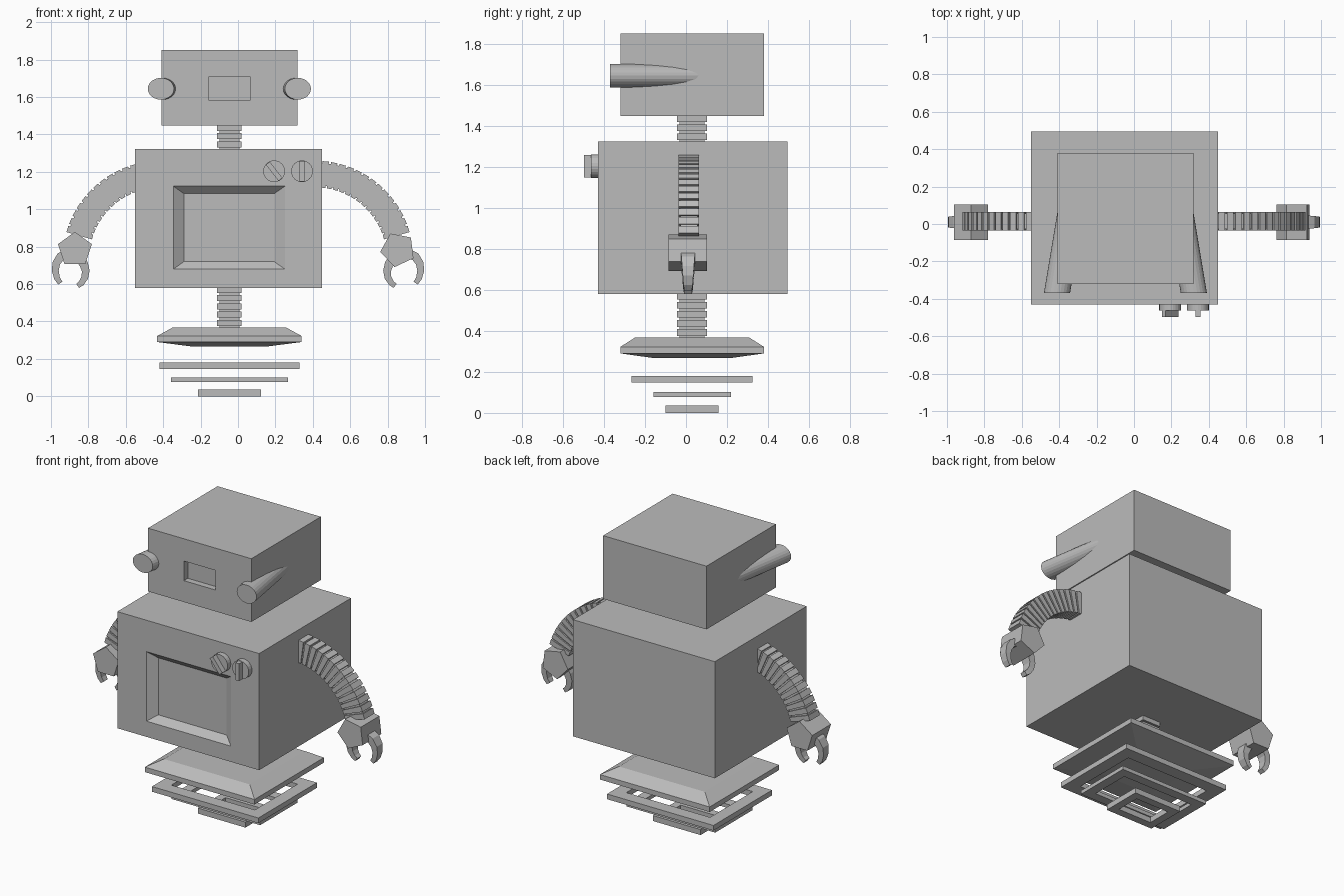
import bpy, bmesh
from math import sin, cos, pi, radians
from mathutils import Vector

if "Cube" in bpy.data.objects:
    bpy.data.objects.remove(bpy.data.objects["Cube"])

grey = bpy.data.materials.new("plain grey")
grey.use_nodes = True
grey.diffuse_color = (0.5, 0.5, 0.5, 1)
grey.node_tree.nodes["Principled BSDF"].inputs["Base Color"].default_value = (0.5, 0.5, 0.5, 1)

CX, CY = -0.046, 0.03      # axis of the body
ARM_Y = 0.014


def loft(name, rings, closed=False):
    """Skin a series of equal-length rings; cap the ends unless closed."""
    bm = bmesh.new()
    loops = [[bm.verts.new(p) for p in ring] for ring in rings]
    pairs = list(zip(loops, loops[1:]))
    if closed:
        pairs.append((loops[-1], loops[0]))
    else:
        bm.faces.new(loops[0])
        bm.faces.new(loops[-1])
    for a, b in pairs:
        for i in range(len(a)):
            j = (i + 1) % len(a)
            bm.faces.new((a[i], a[j], b[j], b[i]))
    bmesh.ops.recalc_face_normals(bm, faces=bm.faces)
    mesh = bpy.data.meshes.new(name)
    bm.to_mesh(mesh)
    bm.free()
    mesh.materials.append(grey)
    obj = bpy.data.objects.new(name, mesh)
    bpy.context.collection.objects.link(obj)
    return obj


def flat_rect(w, d, z):
    """Horizontal rectangle around the body axis."""
    return [(CX + sx * w / 2, CY + sy * d / 2, z)
            for sx, sy in ((-1, -1), (1, -1), (1, 1), (-1, 1))]


def front_rect(x0, x1, z0, z1, y):
    return [(x0, y, z0), (x1, y, z0), (x1, y, z1), (x0, y, z1)]


def ellipse(x, y, z, rx, rz, n=24):
    return [(x + rx * cos(2 * pi * i / n), y, z + rz * sin(2 * pi * i / n)) for i in range(n)]


def panel_box(name, outline, y0, y1, opening, floor, depth):
    """Box whose front face carries a sunken panel."""
    loft(name, [front_rect(*outline, y1), front_rect(*outline, y0),
                front_rect(*opening, y0), front_rect(*floor, y0 + depth)])


def ribbed_neck(name, z0, z1, ribs):
    pitch = (z1 - z0) / ribs
    rings = []
    for i in range(ribs):
        z = z0 + i * pitch
        for size, t in ((0.106, 0), (0.106, 0.25), (0.13, 0.25), (0.13, 1)):
            rings.append(flat_rect(size, size + 0.016, z + t * pitch))
    loft(name, rings)


# Head and torso with their sunken panels
panel_box("head", (-0.41, 0.318, 1.447, 1.85), -0.32, 0.38,
          (-0.158, 0.066, 1.583, 1.708), (-0.158, 0.066, 1.583, 1.708), 0.04)
panel_box("torso", (-0.55, 0.45, 0.58, 1.323), -0.43, 0.495,
          (-0.345, 0.251, 0.68, 1.123), (-0.289, 0.193, 0.72, 1.083), 0.04)

# Necks above and below the torso
ribbed_neck("upper_neck", 1.32, 1.45, 3)
ribbed_neck("lower_neck", 0.365, 0.585, 5)

# Eyes: long tubes leaning into the sides of the head
for side, label in ((1, "left"), (-1, "right")):
    loft(label + "_eye", [ellipse(CX + side * dx, y, 1.644, 0.07, 0.058)
                          for dx, y in ((0.366, -0.37), (0.286, 0.11))])

# Dials with raised grips
for label, x, turn in (("inner", 0.193, -52), ("outer", 0.342, 90)):
    loft(label + "_dial", [ellipse(x, y, 1.203, 0.058, 0.058) for y in (-0.42, -0.463)])
    along = Vector((cos(radians(turn)), 0, sin(radians(turn)))) * 0.055
    across = Vector((-along.z, 0, along.x)) * 0.24
    centre = Vector((x, 0, 1.203))
    loft(label + "_dial_grip", [[centre + Vector((0, y, 0)) + a * along + b * across
                                 for a, b in ((-1, -1), (1, -1), (1, 1), (-1, 1))]
                                for y in (-0.45, -0.497)])

# Bevelled base plate
loft("base_plate", [flat_rect(0.417, 0.37, 0.267), flat_rect(0.773, 0.70, 0.29),
                    flat_rect(0.773, 0.70, 0.322), flat_rect(0.605, 0.555, 0.368)])

# Floating frames that shrink towards the ground
for label, w, d, z0, z1, rim in (("upper", 0.75, 0.59, 0.147, 0.18, 0.08),
                                 ("middle", 0.626, 0.377, 0.077, 0.101, 0.06),
                                 ("lower", 0.336, 0.258, 0, 0.035, 0.05)):
    iw, idp = w - 2 * rim, d - 2 * rim
    loft(label + "_frame", [flat_rect(w, d, z0), flat_rect(w, d, z1),
                            flat_rect(iw, idp, z1), flat_rect(iw, idp, z0)], closed=True)


def arm_section(side, angle, half, half_y):
    """Rectangle across the arm arc at one angle."""
    return [(side * (0.412 + r * cos(angle)), ARM_Y + y, 0.733 + r * sin(angle))
            for r, y in ((0.455 - half, -half_y), (0.455 + half, -half_y),
                         (0.455 + half, half_y), (0.455 - half, half_y))]


def claw(name, side, path):
    """Tapering hook; each point is x, z, with thickness falling to the tip."""
    pts = [Vector((side * x, 0, z)) for x, z in path]
    rings = []
    for i, p in enumerate(pts):
        t = i / (len(pts) - 1)
        run = (pts[min(i + 1, len(pts) - 1)] - pts[max(i - 1, 0)]).normalized()
        n = Vector((-run.z, 0, run.x)) * (0.026 - 0.013 * t)
        y = Vector((0, 0.036 - 0.017 * t, 0))
        c = p + Vector((0, ARM_Y - 0.004, 0))
        rings.append([c - n - y, c + n - y, c + n + y, c - n + y])
    loft(name, rings)


# Arms, hands and claws
RIBS = 15
START, END = radians(92), radians(16)
for side, label, hand_x, turn in ((1, "left", 0.855, 115), (-1, "right", 0.872, 90)):
    rings = []
    step = (END - START) / RIBS
    for i in range(RIBS):
        for grow, t in ((0, 0), (0, 0.25), (1, 0.25), (1, 1)):
            rings.append(arm_section(side, START + (i + t) * step,
                                     0.06 + 0.011 * grow, 0.042 + 0.008 * grow))
    loft(label + "_arm", rings)

    # five-sided hand
    angles = [radians(turn + 72 * k) for k in range(5)]
    loft(label + "_hand", [[(side * hand_x + 0.095 * cos(a), y, 0.784 + 0.095 * sin(a))
                            for a in angles] for y in (-0.085, 0.103)])

    shift = hand_x - 0.855
    claw(label + "_outer_claw", side, [(0.905, 0.765), (0.95, 0.745), (0.972, 0.71),
                                       (0.977, 0.67), (0.967, 0.63), (0.95, 0.605)])
    claw(label + "_inner_claw", side, [(x + shift, z) for x, z in
                                       ((0.83, 0.74), (0.807, 0.705), (0.797, 0.67),
                                        (0.802, 0.635), (0.82, 0.605), (0.84, 0.59))])
